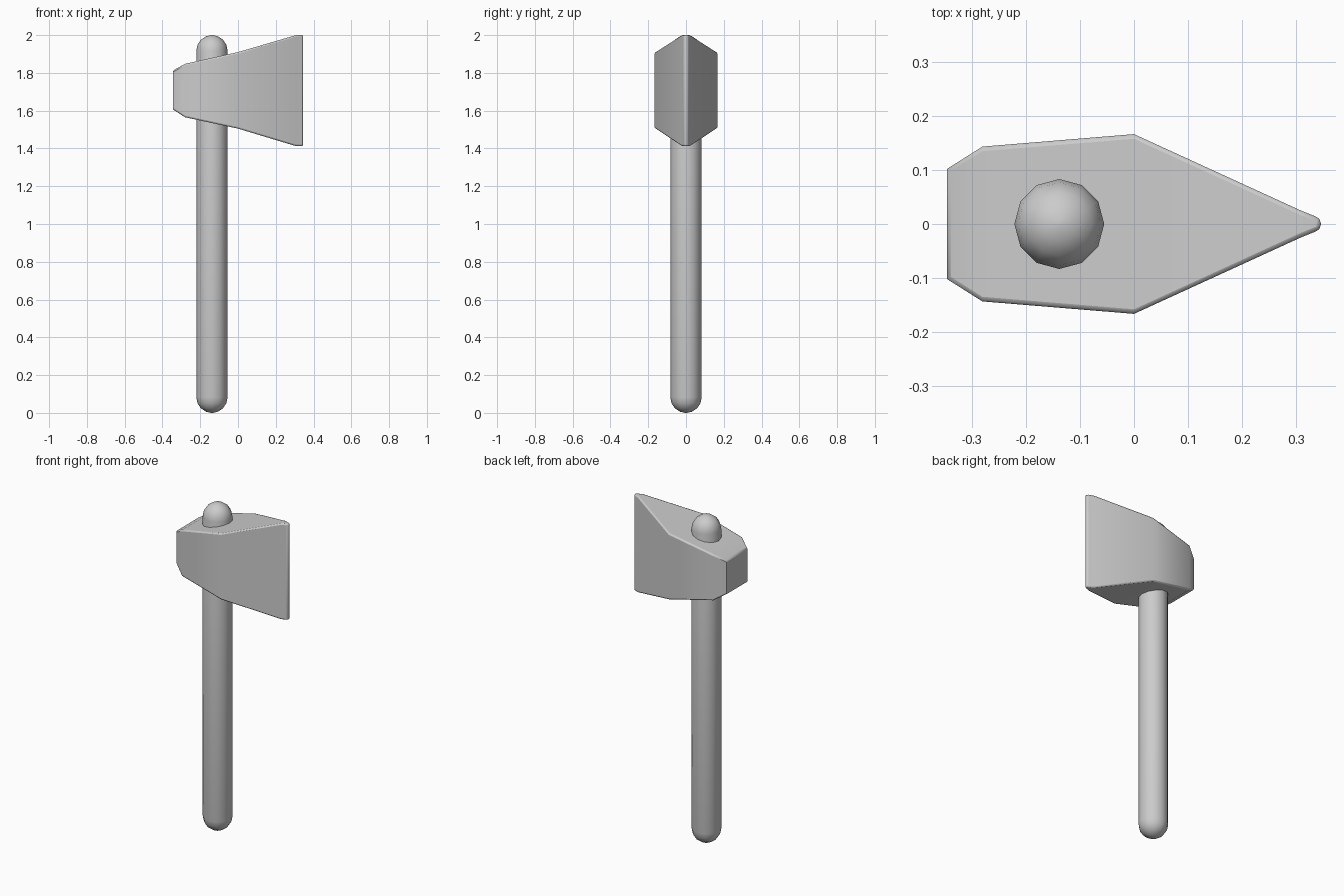
import bpy, bmesh, math

if "Cube" in bpy.data.objects:
    bpy.data.objects.remove(bpy.data.objects["Cube"])


def loft(name, rings, smooth_angle):
    """Skin a list of equal-length rings and cap both ends."""
    bm = bmesh.new()
    loops = [[bm.verts.new(p) for p in ring] for ring in rings]
    n = len(loops[0])
    for a, b in zip(loops, loops[1:]):
        for i in range(n):
            j = (i + 1) % n
            bm.faces.new((a[i], a[j], b[j], b[i]))
    bm.faces.new(loops[0])
    bm.faces.new(loops[-1])
    bmesh.ops.remove_doubles(bm, verts=bm.verts, dist=1e-5)
    bmesh.ops.recalc_face_normals(bm, faces=bm.faces)
    mesh = bpy.data.meshes.new(name)
    bm.to_mesh(mesh)
    bm.free()
    obj = bpy.data.objects.new(name, mesh)
    bpy.context.collection.objects.link(obj)
    bpy.ops.object.select_all(action='DESELECT')
    obj.select_set(True)
    bpy.context.view_layer.objects.active = obj
    bpy.ops.object.shade_smooth_by_angle(angle=math.radians(smooth_angle))
    return obj


# Handle: twelve-sided rod with domed ends
R, CX, SIDES = 0.083, -0.138, 12
dome = [math.radians(a) for a in (4, 22.5, 45, 67.5, 90)]
profile = [(R * math.sin(a), R - R * math.cos(a)) for a in dome]
profile += [(r, 2 - z) for r, z in reversed(profile)]
rings = [[(CX + r * math.cos(2 * math.pi * i / SIDES),
           r * math.sin(2 * math.pi * i / SIDES), z) for i in range(SIDES)]
         for r, z in profile]
loft("handle", rings, 40)

# Axe head: x, half width, bottom, top of each section from poll to edge
sections = [(-0.345, 0.102, 1.607, 1.812),
            (-0.28, 0.143, 1.565, 1.848),
            (0.0, 0.166, 1.505, 1.91),
            (0.308, 0.025, 1.412, 2.0),
            (0.345, 0.010, 1.412, 2.0)]
rings = [[(x, -w, lo), (x, w, lo), (x, w, hi), (x, -w, hi)]
         for x, w, lo, hi in sections]
head = loft("axe_head", rings, 40)

# Softened rims and cutting edge
bevel = head.modifiers.new("soft_edges", 'BEVEL')
bevel.width = 0.008
bevel.segments = 2
bevel.limit_method = 'ANGLE'
bevel.angle_limit = math.radians(60)
